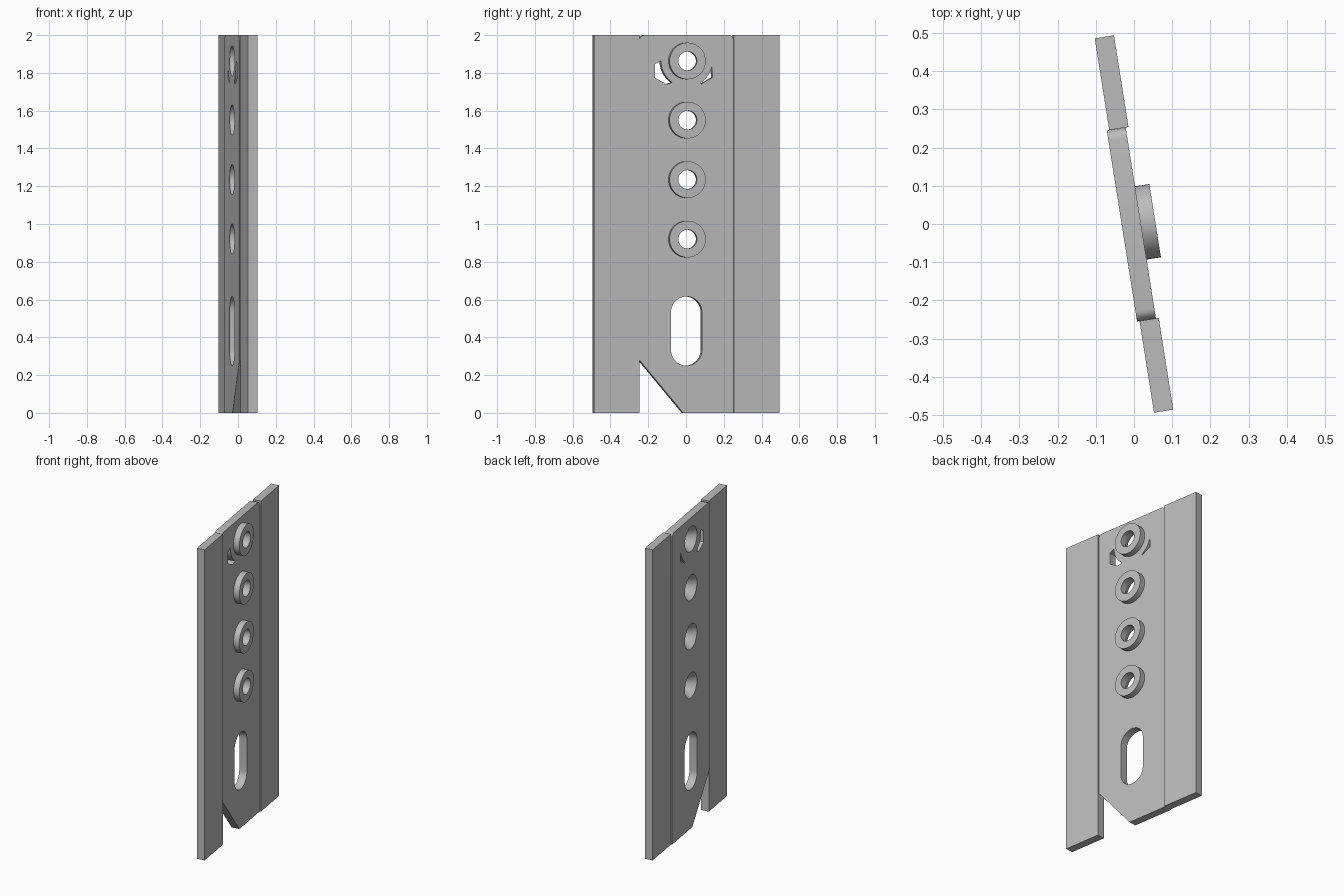
import bpy, bmesh, math
from mathutils import Matrix

if "Cube" in bpy.data.objects:
    bpy.data.objects.remove(bpy.data.objects["Cube"])

TURN = Matrix.Rotation(math.radians(9), 4, 'Z')   # whole assembly is turned about z

grey = bpy.data.materials.new("plain grey")
grey.diffuse_color = (0.5, 0.5, 0.5, 1)
grey.use_nodes = True
grey.node_tree.nodes["Principled BSDF"].inputs["Base Color"].default_value = grey.diffuse_color


def finish(bm, name):
    bmesh.ops.recalc_face_normals(bm, faces=bm.faces)
    mesh = bpy.data.meshes.new(name)
    bm.to_mesh(mesh)
    bm.free()
    mesh.materials.append(grey)
    ob = bpy.data.objects.new(name, mesh)
    bpy.context.collection.objects.link(ob)
    return ob


def prism(name, outline, x0, x1):
    """Extrude a (y, z) outline from x0 to x1."""
    bm = bmesh.new()
    face = bm.faces.new([bm.verts.new((x0, y, z)) for y, z in outline])
    ext = bmesh.ops.extrude_face_region(bm, geom=[face])
    verts = [g for g in ext["geom"] if isinstance(g, bmesh.types.BMVert)]
    bmesh.ops.translate(bm, verts=verts, vec=(x1 - x0, 0, 0))
    return finish(bm, name)


def lathe(name, profile, z, closed, n=48):
    """Spin an (x, radius) profile around the x axis at height z."""
    bm = bmesh.new()
    rings = [[bm.verts.new((x, r * math.cos(2 * math.pi * i / n),
                            z + r * math.sin(2 * math.pi * i / n)))
              for i in range(n)] for x, r in profile]
    count = len(rings) if closed else len(rings) - 1
    for k in range(count):
        a, b = rings[k], rings[(k + 1) % len(rings)]
        for i in range(n):
            j = (i + 1) % n
            bm.faces.new((a[i], a[j], b[j], b[i]))
    if not closed:
        bm.faces.new(rings[0])
        bm.faces.new(rings[-1])
    return finish(bm, name)


def arc(cy, cz, r, a0, a1, n):
    return [(cy + r * math.cos(math.radians(a0 + (a1 - a0) * i / n)),
             cz + r * math.sin(math.radians(a0 + (a1 - a0) * i / n)))
            for i in range(n + 1)]


BACK, FRONT = -0.032, 0.018      # centre panel faces
HALF = 0.253                     # half width of centre panel
HOLES = (1.863, 1.55, 1.235, 0.92)

# Side plates
plates = [prism("side_plate_front", [(-0.496, 0), (-HALF, 0), (-HALF, 2), (-0.496, 2)], -0.0255, 0.0255),
          prism("side_plate_back", [(HALF, 0), (0.496, 0), (0.496, 2), (HALF, 2)], -0.0255, 0.0255)]

# Centre panel with clipped lower corner and rounded top corners
outline = [(-0.018, 0), (HALF, 0)]
outline += arc(HALF - 0.028, 1.972, 0.028, 0, 90, 6)
outline += arc(-HALF + 0.028, 1.972, 0.028, 90, 180, 6)
outline += [(-HALF, 0.28)]
panel = prism("centre_panel", outline, BACK, FRONT)

# Cutters: countersunk holes, long slot, two arc-shaped openings
cutters = [lathe("hole_cutter", [(BACK - 0.02, 0.092), (FRONT, 0.05), (FRONT + 0.02, 0.05)], z, False)
           for z in HOLES]
slot = arc(0, 0.533, 0.083, 0, 180, 20) + arc(0, 0.333, 0.083, 180, 360, 20)
left = arc(0, 1.863, 0.137, 180, 236, 10) + [(-0.108, 1.740), (-0.169, 1.774), (-0.169, 1.847)]
right = arc(0, 1.863, 0.139, 304, 347, 10) + [(0.139, 1.776), (0.078, 1.741)]
for shape in (slot, left, right):
    cutters.append(prism("opening_cutter", shape, BACK - 0.03, FRONT + 0.03))
for c in cutters:
    m = panel.modifiers.new("cut", 'BOOLEAN')
    m.operation, m.solver, m.object = 'DIFFERENCE', 'EXACT', c
bpy.context.view_layer.update()
graph = bpy.context.evaluated_depsgraph_get()
cut_mesh = bpy.data.meshes.new_from_object(panel.evaluated_get(graph))
panel.modifiers.clear()
panel.data = cut_mesh
for c in cutters:
    bpy.data.objects.remove(c)

# Raised collars around the holes
collars = [lathe("collar", [(FRONT, 0.05), (0.056, 0.05), (0.056, 0.097), (FRONT, 0.097)], z, True)
           for z in HOLES]

# Turn everything and smooth the round walls
for ob in plates + [panel] + collars:
    ob.data.transform(TURN)
bpy.ops.object.select_all(action='DESELECT')
for ob in [panel] + collars:
    ob.select_set(True)
bpy.context.view_layer.objects.active = panel
bpy.ops.object.shade_smooth_by_angle(angle=math.radians(30))
